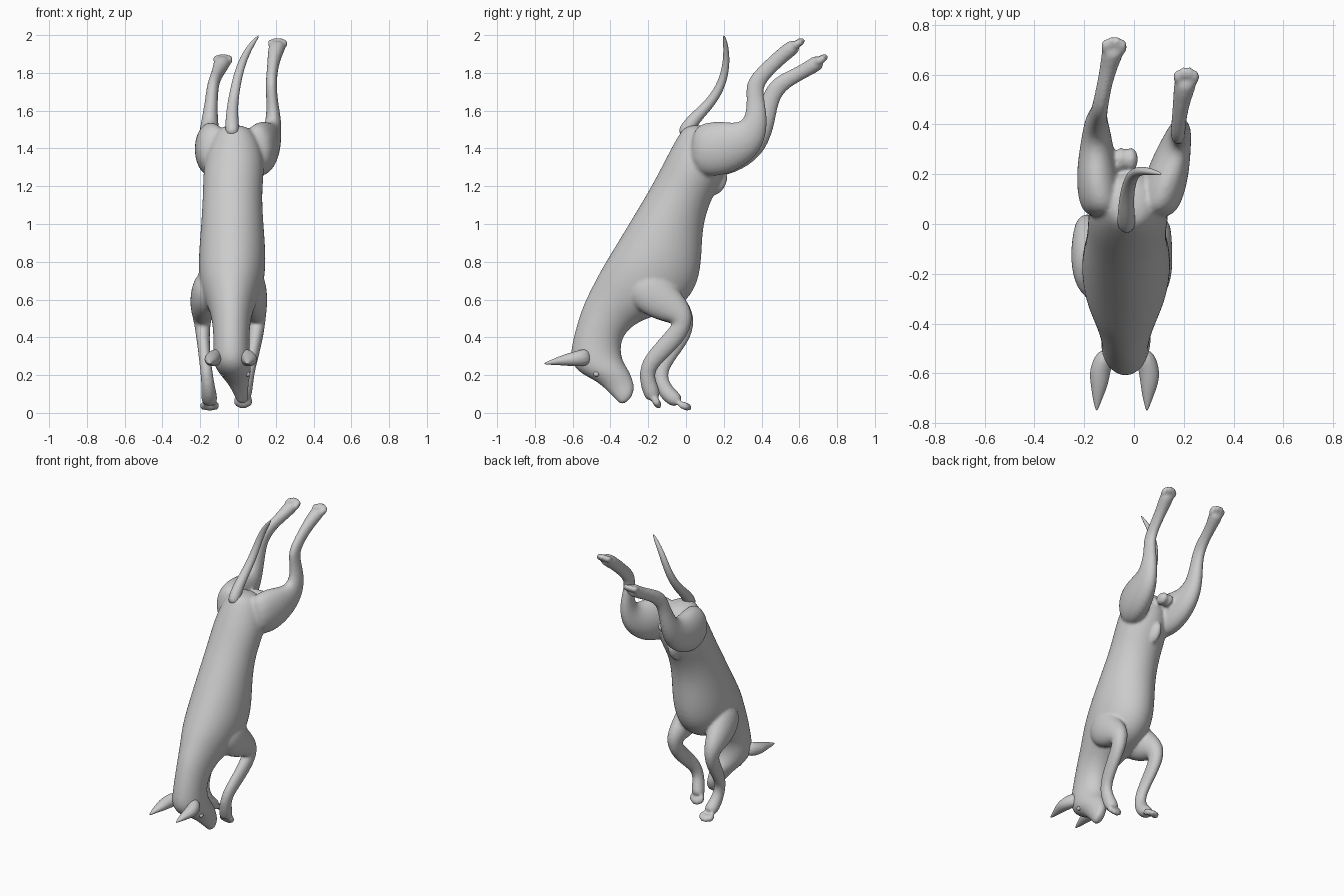
import bpy, bmesh, math
from mathutils import Vector, Matrix

SIDES = 12


def loft(bm, rings):
    """Skin elliptical rings: (centre, depth vector, half width along x)."""
    loops = []
    for c, u, w in rings:
        loop = []
        for i in range(SIDES):
            a = 2 * math.pi * i / SIDES
            loop.append(bm.verts.new(c + u * (math.cos(a) * 1.04) + Vector((w * 1.04 * math.sin(a), 0, 0))))
        loops.append(loop)
    for p, q in zip(loops, loops[1:]):
        for i in range(SIDES):
            j = (i + 1) % SIDES
            bm.faces.new((p[i], p[j], q[j], q[i]))
    bm.faces.new(loops[0][::-1])
    bm.faces.new(loops[-1])


def limb(bm, pts):
    """Tube along (x, y, z, half width, half depth) points."""
    rings = []
    for i, (x, y, z, w, d) in enumerate(pts):
        a, b = pts[max(i - 1, 0)], pts[min(i + 1, len(pts) - 1)]
        t = Vector((0, b[1] - a[1], b[2] - a[2])).normalized()
        rings.append((Vector((x, y, z)), Vector((0, -t.z, t.y)) * d, w))
    loft(bm, rings)


def ball(bm, c, size, tilt=0.0):
    m = Matrix.Translation(c) @ Matrix.Rotation(tilt, 4, 'X') @ Matrix.Diagonal((*size, 1))
    bmesh.ops.create_uvsphere(bm, u_segments=12, v_segments=8, radius=1, matrix=m)


def toes(bm, c, tilt, spread):
    """Four toes across a paw, the middle pair further forward."""
    d = Vector((0, math.cos(tilt), math.sin(tilt)))
    for k in (-1.5, -0.5, 0.5, 1.5):
        p = Vector(c) + Vector((k * spread, 0, 0)) + d * (0.014 if abs(k) < 1 else 0)
        ball(bm, p, (0.017, 0.034, 0.022), tilt)


def finish(name, bm, remesh=False):
    bmesh.ops.recalc_face_normals(bm, faces=bm.faces)
    for f in bm.faces:
        f.smooth = True
    me = bpy.data.meshes.new(name)
    bm.to_mesh(me)
    bm.free()
    ob = bpy.data.objects.new(name, me)
    bpy.context.collection.objects.link(ob)
    ob.modifiers.new("subdivide", 'SUBSURF').levels = 2
    ob.modifiers["subdivide"].render_levels = 2
    if remesh:
        r = ob.modifiers.new("blend", 'REMESH')
        r.mode, r.voxel_size, r.use_smooth_shade = 'VOXEL', 0.009, True
        s = ob.modifiers.new("soften", 'SMOOTH')
        s.factor, s.iterations = 0.5, 7
    return ob


body = bmesh.new()

# torso, neck and head: back y,z / belly y,z / half width / centre x
trunk = [
    (0.01, 1.53, 0.17, 1.52, .07, -.02), (-.03, 1.49, .23, 1.40, .13, -.015),
    (-.10, 1.36, .21, 1.26, .165, -.02), (-.17, 1.22, .13, 1.13, .155, -.03),
    (-.29, 1.02, .085, .98, .165, -.03), (-.40, .84, .085, .80, .18, -.03),
    (-.46, .74, .055, .65, .175, -.035), (-.50, .66, -.05, .54, .145, -.035),
    (-.545, .57, -.23, .50, .11, -.035), (-.58, .46, -.32, .43, .097, -.035),
    (-.605, .36, -.345, .37, .095, -.035), (-.615, .275, -.345, .31, .10, -.035),
    (-.565, .21, -.33, .265, .095, -.025), (-.475, .17, -.30, .22, .074, -.01),
    (-.42, .12, -.28, .17, .048, .005), (-.37, .07, -.272, .125, .038, .018),
    (-.34, .035, -.29, .075, .026, .025)]
rings = []
for dy, dz, vy, vz, w, x in trunk:
    d, v = Vector((x, dy, dz)), Vector((x, vy, vz))
    rings.append(((d + v) / 2, (d - v) / 2, w))
loft(body, rings)

# hind legs
limb(body, [(.09, .02, 1.40, .07, .11), (.115, .12, 1.39, .09, .15), (.14, .23, 1.41, .085, .14),
            (.175, .34, 1.46, .055, .10), (.19, .375, 1.55, .04, .062), (.18, .368, 1.66, .03, .045),
            (.175, .36, 1.735, .03, .05), (.18, .41, 1.80, .029, .042), (.19, .49, 1.875, .034, .04),
            (.205, .555, 1.93, .046, .042), (.21, .59, 1.95, .042, .034)])
toes(body, (.21, .59, 1.955), .55, .024)
limb(body, [(-.12, .02, 1.40, .08, .11), (-.14, .12, 1.39, .09, .15), (-.15, .23, 1.40, .08, .14),
            (-.15, .35, 1.44, .06, .10), (-.152, .41, 1.53, .046, .062), (-.142, .44, 1.64, .034, .046),
            (-.135, .475, 1.725, .032, .05), (-.12, .555, 1.775, .03, .04), (-.10, .635, 1.815, .036, .038),
            (-.085, .69, 1.85, .046, .042), (-.08, .715, 1.865, .042, .034)])
toes(body, (-.08, .712, 1.87), .5, .024)

# front legs
limb(body, [(.06, -.24, .74, .07, .10), (.08, -.20, .65, .075, .13), (.085, -.10, .57, .07, .10),
            (.10, -.01, .51, .048, .065), (.10, -.03, .435, .04, .055), (.085, -.12, .34, .034, .05),
            (.065, -.195, .26, .034, .046), (.05, -.21, .19, .034, .042), (.035, -.185, .115, .042, .045),
            (.028, -.168, .07, .04, .04)])
toes(body, (.027, -.16, .062), -1.0, .022)
limb(body, [(-.13, -.24, .74, .08, .10), (-.165, -.20, .65, .085, .13), (-.18, -.10, .57, .075, .10),
            (-.19, -.01, .51, .05, .065), (-.188, -.01, .435, .038, .055), (-.18, -.08, .33, .032, .048),
            (-.17, -.135, .24, .032, .042), (-.16, -.135, .16, .034, .042), (-.153, -.09, .09, .042, .045),
            (-.15, -.03, .052, .045, .038)])
toes(body, (-.15, -.012, .038), -.35, .023)

# belly sheath and rear pouch
ball(body, (-.03, .165, 1.22), (.035, .05, .075), -.5)
for x in (-.052, -.012):
    ball(body, (x, .26, 1.42), (.03, .05, .04))

finish("dog_body", body, True)

# tail
tail = bmesh.new()
limb(tail, [(-.03, -.02, 1.46, .04, .045), (-.032, .035, 1.55, .034, .034), (-.03, .11, 1.62, .029, .028),
            (-.018, .17, 1.70, .026, .025), (0, .205, 1.79, .024, .021), (.03, .215, 1.88, .022, .017),
            (.07, .21, 1.95, .018, .013), (.11, .20, 2.0, .006, .005)])
finish("tail", tail)

# ears and eyes
for side, base, mid, tip in (("left", -.105, -.138, -.15), ("right", .035, .062, .052)):
    ear = bmesh.new()
    limb(ear, [(base, -.50, .30, .04, .05), (mid, -.585, .285, .043, .04),
               (mid, -.64, .28, .036, .03), (tip * .7 + mid * .3, -.70, .27, .02, .016),
               (tip, -.752, .26, .003, .004)])
    finish(side + "_ear", ear)
    eye = bmesh.new()
    ball(eye, (-.076 if side == "left" else .052, -.475, .205), (.014, .016, .014))
    finish(side + "_eye", eye)
